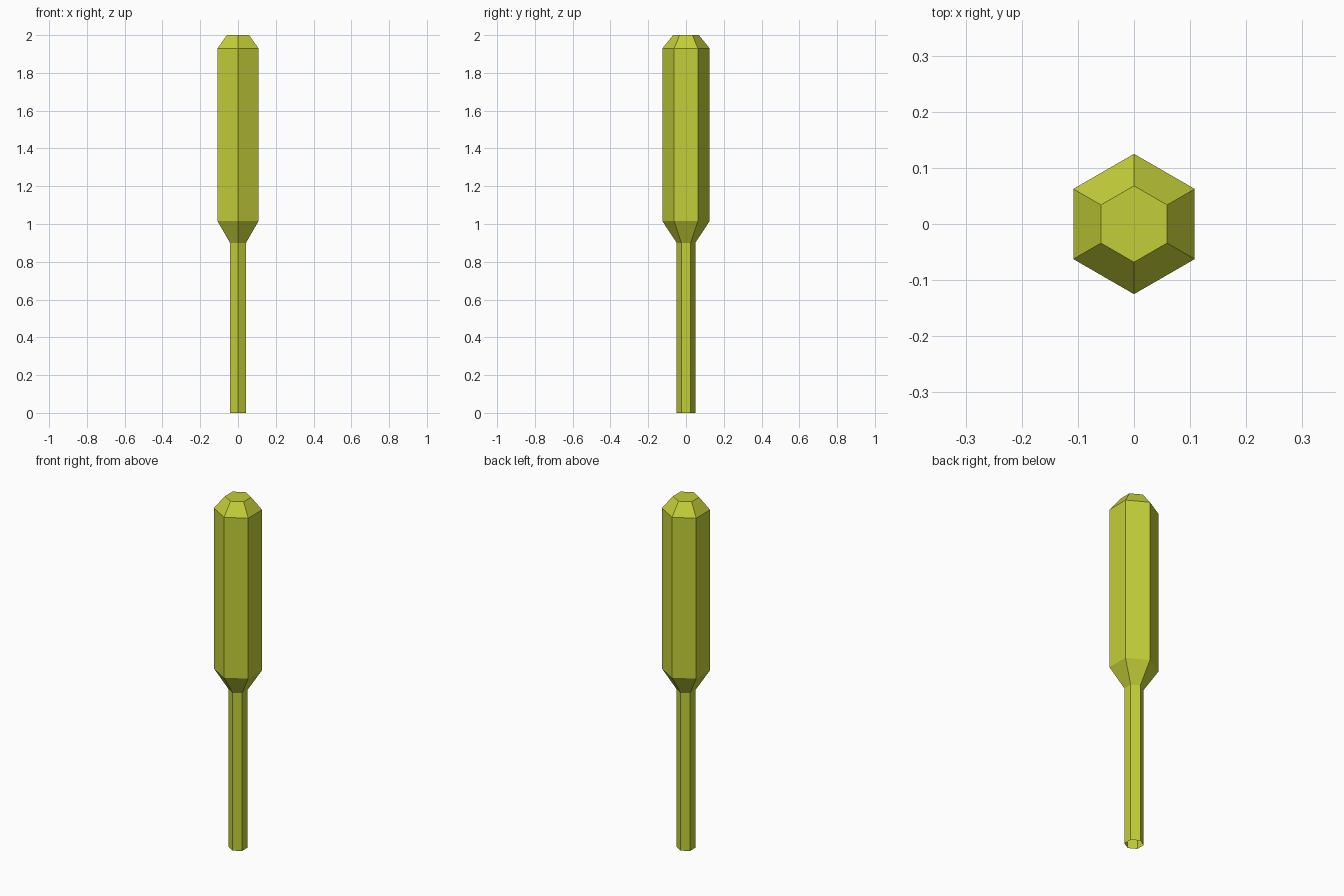
import bpy, bmesh, math

if "Cube" in bpy.data.objects:
    bpy.data.objects.remove(bpy.data.objects["Cube"])

SIDES = 6

# Yellow-green plastic
mat = bpy.data.materials.new("yellow_green")
mat.diffuse_color = (0.55, 0.62, 0.04, 1)
mat.use_nodes = True
mat.node_tree.nodes["Principled BSDF"].inputs["Base Color"].default_value = mat.diffuse_color


def hex_loft(name, profile, cap_top=False):
    """Loft hexagonal rings through (radius, z) pairs, corners on the y axis."""
    bm = bmesh.new()
    rings = []
    for r, z in profile:
        angles = [math.pi / 2 + 2 * math.pi * i / SIDES for i in range(SIDES)]
        rings.append([bm.verts.new((r * math.cos(a), r * math.sin(a), z)) for a in angles])
    for low, high in zip(rings, rings[1:]):
        for i in range(SIDES):
            j = (i + 1) % SIDES
            bm.faces.new((low[i], low[j], high[j], high[i]))
    if cap_top:
        bm.faces.new(rings[-1])
    mesh = bpy.data.meshes.new(name)
    bm.to_mesh(mesh)
    bm.free()
    mesh.materials.append(mat)
    obj = bpy.data.objects.new(name, mesh)
    bpy.context.collection.objects.link(obj)
    return obj


# Thin hollow shaft, open at the bottom
hex_loft("shaft", [(0.049, 0), (0.049, 0.9)])

# Thick handle with tapered neck and chamfered, closed top
hex_loft("handle", [(0.049, 0.9), (0.125, 1.015), (0.125, 1.93), (0.068, 2.0)], cap_top=True)
